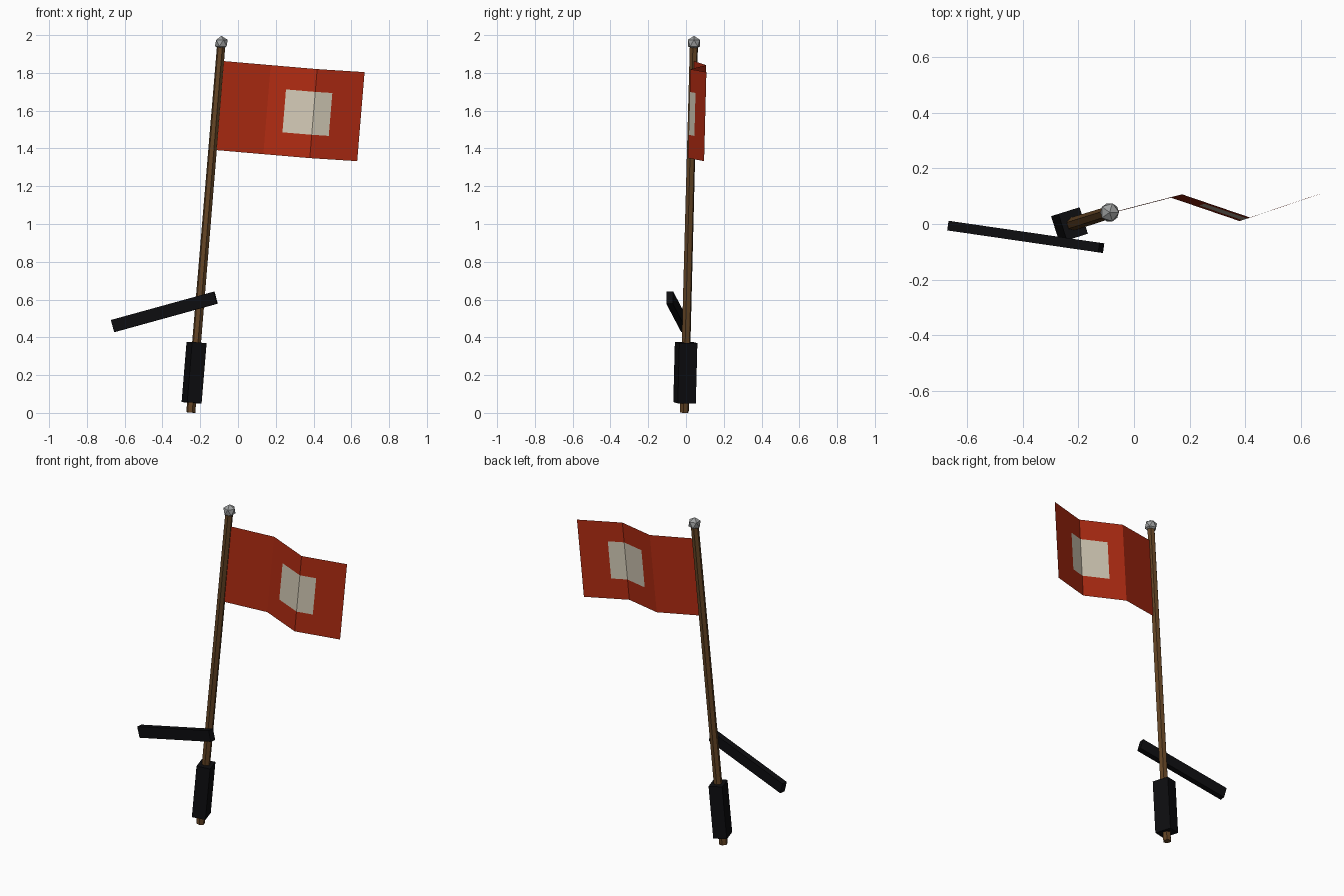
import bpy, bmesh, math
from mathutils import Vector, Matrix

if "Cube" in bpy.data.objects:
    bpy.data.objects.remove(bpy.data.objects["Cube"])


def material(name, rgb):
    m = bpy.data.materials.new(name)
    m.diffuse_color = (*rgb, 1)
    m.use_nodes = True
    m.node_tree.nodes["Principled BSDF"].inputs["Base Color"].default_value = m.diffuse_color
    return m


BROWN = material("brown wood", (0.125, 0.058, 0.018))
BLACK = material("black", (0.004, 0.004, 0.005))
GREY = material("grey metal", (0.34, 0.35, 0.35))
RED = material("red cloth", (0.43, 0.024, 0.006))
CREAM = material("cream cloth", (0.64, 0.58, 0.46))


def add_object(name, bm, mats, matrix=Matrix()):
    me = bpy.data.meshes.new(name)
    bm.to_mesh(me)
    bm.free()
    for m in mats:
        me.materials.append(m)
    ob = bpy.data.objects.new(name, me)
    ob.matrix_world = matrix
    bpy.context.collection.objects.link(ob)
    return ob


def frame(x, y, z, origin):
    return Matrix.Translation(origin) @ Matrix((x, y, z)).transposed().to_4x4()


def box(name, size, mat, matrix):
    bm = bmesh.new()
    bmesh.ops.create_cube(bm, size=1)
    bmesh.ops.scale(bm, vec=size, verts=bm.verts)
    return add_object(name, bm, [mat], matrix)


# Leaning pole axis and a frame that follows the direction of the lean
base, tip = Vector((-0.25, -0.009, 0.002)), Vector((-0.088, 0.042, 1.958))
axis = (tip - base).normalized()
side = Vector((-axis.y, axis.x, 0)).normalized()
fwd = side.cross(axis)


def on_pole(d):
    return frame(fwd, side, axis, base + axis * d)


# Pole: tapered six-sided shaft
bm = bmesh.new()
bmesh.ops.create_cone(bm, cap_ends=True, segments=6, radius1=0.0245,
                      radius2=0.0225, depth=1.955)
add_object("pole", bm, [BROWN], on_pole(0.9775))

# Knob on top of the pole
bm = bmesh.new()
bmesh.ops.create_icosphere(bm, subdivisions=1, radius=0.038)
add_object("pole_knob", bm, [GREY], Matrix.Translation(tip))

# Grip block around the lower pole
box("grip", (0.08, 0.10, 0.32), BLACK, on_pole(0.212))

# Slanted bar in front of the pole
a, b = Vector((-0.662, -0.007, 0.46)), Vector((-0.118, -0.086, 0.61))
along = (b - a).normalized()
across = Vector((-along.y, along.x, 0)).normalized()
box("cross_bar", ((b - a).length, 0.035, 0.066), BLACK,
    frame(along, across, along.cross(across), (a + b) / 2))

# Flag: zigzag sheet hung along the pole, with a painted square over the fold
top = [Vector(p) for p in ((-0.094, 0.038, 1.864), (0.173, 0.107, 1.841),
                           (0.419, 0.023, 1.820), (0.670, 0.108, 1.804))]
columns = [top[0], top[1], top[1].lerp(top[2], 0.37), top[2],
           top[2].lerp(top[3], 0.36), top[3]]
rows = [0, 0.256, 0.738, 1]
bm = bmesh.new()
grid = [[bm.verts.new(c - axis * 0.473 * r) for c in columns] for r in rows]
for j in range(3):
    for i in range(5):
        f = bm.faces.new((grid[j][i], grid[j + 1][i],
                          grid[j + 1][i + 1], grid[j][i + 1]))
        f.material_index = 1 if j == 1 and i in (2, 3) else 0
add_object("flag", bm, [RED, CREAM])
